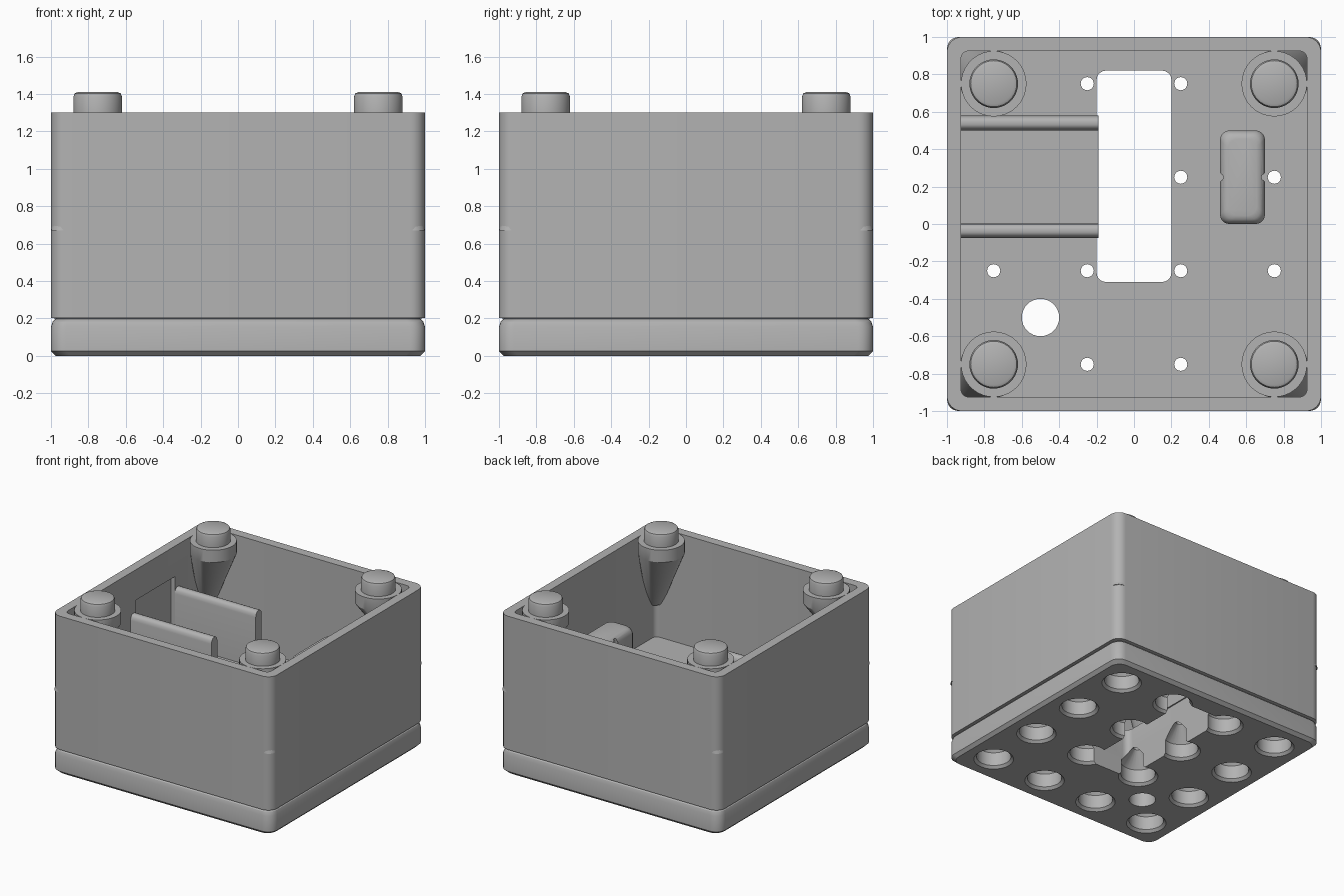
import bpy
import bmesh
from math import sin, cos, pi

cube = bpy.data.objects.get("Cube")
if cube:
    bpy.data.objects.remove(cube, do_unlink=True)

grey = bpy.data.materials.new("plain grey")
grey.use_nodes = True
colour = (0.45, 0.45, 0.45, 1)
grey.diffuse_color = colour
for node in grey.node_tree.nodes:
    if node.type == "BSDF_PRINCIPLED":
        node.inputs["Base Color"].default_value = colour


def section(cx, cy, hx, hy, r, z, seg):
    """Rounded rectangle at height z; a circle when hx = hy = r."""
    points = []
    for k, (sx, sy) in enumerate([(1, 1), (-1, 1), (-1, -1), (1, -1)]):
        # circles share their quarter points, so drop the last of each corner
        round_end = abs(hx - r) < 1e-6
        for i in range(seg if round_end else seg + 1):
            a = (k + (i / seg if seg else 0)) * pi / 2
            points.append((cx + sx * (hx - r) + r * cos(a),
                           cy + sy * (hy - r) + r * sin(a), z))
    return points


def loft(name, rings):
    """Closed solid skinned through equal-length rings."""
    bm = bmesh.new()
    loops = [[bm.verts.new(p) for p in ring] for ring in rings]
    n = len(loops[0])
    for low, high in zip(loops, loops[1:]):
        for i in range(n):
            j = (i + 1) % n
            bm.faces.new((low[i], low[j], high[j], high[i]))
    bm.faces.new(loops[0][::-1])
    bm.faces.new(loops[-1])
    bmesh.ops.recalc_face_normals(bm, faces=bm.faces)
    mesh = bpy.data.meshes.new(name)
    bm.to_mesh(mesh)
    bm.free()
    mesh.materials.append(grey)
    obj = bpy.data.objects.new(name, mesh)
    bpy.context.collection.objects.link(obj)
    return obj


def turned(name, cx, cy, profile, seg=8):
    return loft(name, [section(cx, cy, r, r, r, z, seg) for r, z in profile])


def box(name, x0, x1, y0, y1, z0, z1, r=0, seg=0):
    args = ((x0 + x1) / 2, (y0 + y1) / 2, (x1 - x0) / 2, (y1 - y0) / 2, r)
    return loft(name, [section(*args, z, seg) for z in (z0, z1)])


def cut(target, cutter):
    """Subtract the cutter and discard it."""
    mod = target.modifiers.new("cut", "BOOLEAN")
    mod.operation = "DIFFERENCE"
    mod.solver = "EXACT"
    mod.object = cutter
    bpy.context.view_layer.objects.active = target
    bpy.ops.object.modifier_apply(modifier=mod.name)
    bpy.data.objects.remove(cutter, do_unlink=True)


FLOOR = 0.4
INNER = 0.925
parts = []

# Case: bevelled base plate with the walls rising from it
outline = [(0.975, 0), (1, 0.025), (1, 0.155), (0.99, 0.185), (0.975, 0.198),
           (0.975, 0.2), (1, 0.203), (1, 1.3)]
case = loft("case", [section(0, 0, h, h, 0.08, z, 6) for h, z in outline])
cut(case, box("cavity", -INNER, INNER, -INNER, INNER, FLOOR, 1.5, 0.04, 4))
parts.append(case)

# Cone-roofed sockets underneath, each with a small vent through the floor
grid = (-0.75, -0.25, 0.25, 0.75)
socket = [(0.17, -0.02), (0.15, 0), (0.13, 0.02), (0.13, 0.13),
          (0.035, 0.25), (0.035, 0.45)]
blind = socket[:-1]
for x in grid:
    for y in grid:
        corner = abs(x) > 0.5 and abs(y) > 0.5
        cut(case, turned("socket", x, y, blind if corner else socket, 6))

# Floor openings and the wall recess beside the cradle
cut(case, box("slot", -0.2, 0.2, -0.31, 0.82, -0.1, 0.6, 0.05, 5))
cut(case, turned("cable_hole", -0.5, -0.5, [(0.1, -0.1), (0.1, 0.6)]))
cut(case, box("recess", -0.96, -0.9, 0, 0.5, 0.45, 1.05))

# Corner posts: skewed cone growing out of the corner, topped by a stud
post = [(0.939, 0.06, 0.67), (0.75, 0.175, 1.2), (0.75, 0.175, 1.3),
        (0.75, 0.13, 1.3), (0.75, 0.13, 1.385), (0.75, 0.123, 1.403),
        (0.75, 0.108, 1.41)]
for sx, side in ((1, "left"), (-1, "right")):
    for sy, end in ((1, "back"), (-1, "front")):
        parts.append(loft(f"{end}_{side}_post", [
            section(sx * c, sy * c, r, r, r, z, 10) for c, r, z in post]))

# Cradle: raised pad between two round-topped rails
parts.append(box("cradle_pad", -0.94, -0.19, -0.06, 0.57, FLOOR - 0.01, 0.5))
rail = [(0.039, FLOOR - 0.01), (0.039, 0.91), (0.034, 0.935),
        (0.022, 0.95), (0.01, 0.955)]
for y, end in ((-0.035, "front"), (0.54, "back")):
    parts.append(loft(f"{end}_cradle_rail", [
        section(-0.56, y, 0.37, h, 0, z, 0) for h, z in rail]))

# Rounded support block with a notch in each long side
block = loft("support_block", [
    section(0.58, 0.25, 0.12 - d, 0.25 - d, 0.05, z, 5)
    for d, z in ((0, FLOOR - 0.01), (0, 0.91), (0.01, 0.94),
                 (0.025, 0.955), (0.045, 0.96))])
for x in (0.46, 0.7):
    cut(block, turned("notch", x, 0.25, [(0.035, 0.3), (0.06, 0.8),
                                         (0.018, 0.93), (0.018, 1.1)]))
parts.append(block)

# Smooth the rounded surfaces and keep the edges crisp
bpy.ops.object.select_all(action="DESELECT")
for obj in parts:
    obj.select_set(True)
bpy.context.view_layer.objects.active = case
bpy.ops.object.shade_smooth_by_angle(angle=pi / 6)
